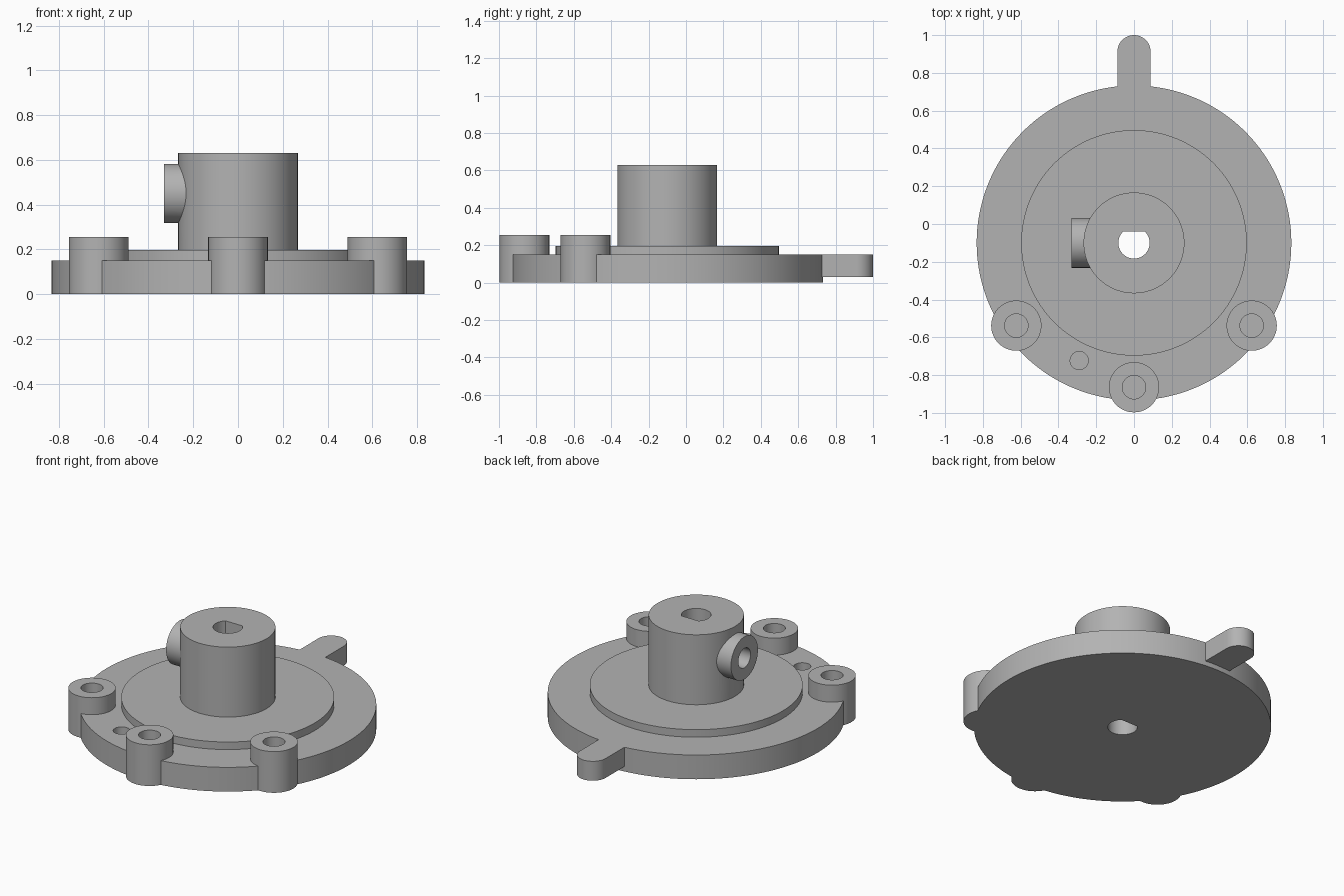
import bpy, bmesh, math
from mathutils import Matrix, Vector

if "Cube" in bpy.data.objects:
    bpy.data.objects.remove(bpy.data.objects["Cube"])

CY = -0.10          # y of the main axis
SEG = 96

grey = bpy.data.materials.new("plain grey")
grey.diffuse_color = (0.45, 0.45, 0.45, 1)
grey.use_nodes = True
grey.node_tree.nodes["Principled BSDF"].inputs["Base Color"].default_value = grey.diffuse_color


def prism(name, outline, z0, z1):
    """Closed solid from a 2D outline, extruded between two heights."""
    bm = bmesh.new()
    face = bm.faces.new([bm.verts.new((x, y, z0)) for x, y in outline])
    ext = bmesh.ops.extrude_face_region(bm, geom=[face])
    top = [v for v in ext["geom"] if isinstance(v, bmesh.types.BMVert)]
    bmesh.ops.translate(bm, verts=top, vec=(0, 0, z1 - z0))
    bmesh.ops.recalc_face_normals(bm, faces=bm.faces)
    mesh = bpy.data.meshes.new(name)
    bm.to_mesh(mesh)
    bm.free()
    mesh.materials.append(grey)
    ob = bpy.data.objects.new(name, mesh)
    bpy.context.collection.objects.link(ob)
    return ob


def arc(x, y, r, a0, a1, n):
    return [(x + r * math.cos(a0 + (a1 - a0) * i / n),
             y + r * math.sin(a0 + (a1 - a0) * i / n)) for i in range(n + 1)]


def cylinder(name, x, y, r, z0, z1, n=SEG):
    return prism(name, arc(x, y, r, 0, math.tau, n)[:-1], z0, z1)


def cross_cylinder(name, r, x0, x1, z):
    """Cylinder lying along x on the hub's centre plane."""
    ob = cylinder(name, 0, 0, r, x0, x1, 64)
    ob.data.transform(Matrix.Translation((0, CY, z)) @ Matrix.Rotation(math.pi / 2, 4, 'Y'))
    return ob


def combine(target, tool, operation):
    """Apply a boolean and discard the tool."""
    mod = target.modifiers.new(operation.lower(), 'BOOLEAN')
    mod.operation, mod.solver, mod.object = operation, 'EXACT', tool
    bpy.context.view_layer.update()
    dg = bpy.context.evaluated_depsgraph_get()
    mesh = bpy.data.meshes.new_from_object(target.evaluated_get(dg))
    target.modifiers.clear()
    target.data = mesh
    bpy.data.objects.remove(tool)


# Flange disc, raised step and hub
body = cylinder("flange_with_hub", 0, CY, 0.833, 0, 0.15, 144)
parts = [cylinder("raised_step", 0, CY, 0.597, 0.05, 0.197, 128),
         cylinder("hub", 0, CY, 0.267, 0.10, 0.63)]

# Round-ended locating tab
tab = [(-0.088, 0.5), (0.088, 0.5)] + arc(0, 0.912, 0.088, 0, math.pi, 24)
parts.append(prism("tab", tab, 0.03, 0.15))

# Screw bosses with blind holes
bosses = [(-0.623, -0.538), (0, -0.864), (0.623, -0.538)]
cutters = []
for x, y in bosses:
    parts.append(cylinder("screw_boss", x, y, 0.133, 0, 0.255, 64))
    cutters.append(cylinder("screw_hole", x, y, 0.062, 0.05, 0.4, 48))

# Side port on the hub
parts.append(cross_cylinder("side_port", 0.132, -0.33, -0.1, 0.45))

# D-shaped bore, side port hole and small blind pin hole
flat = math.asin(0.06 / 0.083)
cutters.append(prism("bore", arc(0, CY, 0.083, math.pi - flat, math.tau + flat, 64), -0.1, 0.8))
cutters.append(cross_cylinder("port_hole", 0.06, -0.5, -0.02, 0.45))
cutters.append(cylinder("pin_hole", -0.29, -0.723, 0.048, 0.05, 0.4, 40))

for p in parts:
    combine(body, p, 'UNION')
for c in cutters:
    combine(body, c, 'DIFFERENCE')

# Smooth curved walls, keep edges sharp
bpy.context.view_layer.objects.active = body
body.select_set(True)
bpy.ops.object.shade_smooth_by_angle(angle=math.radians(30))
